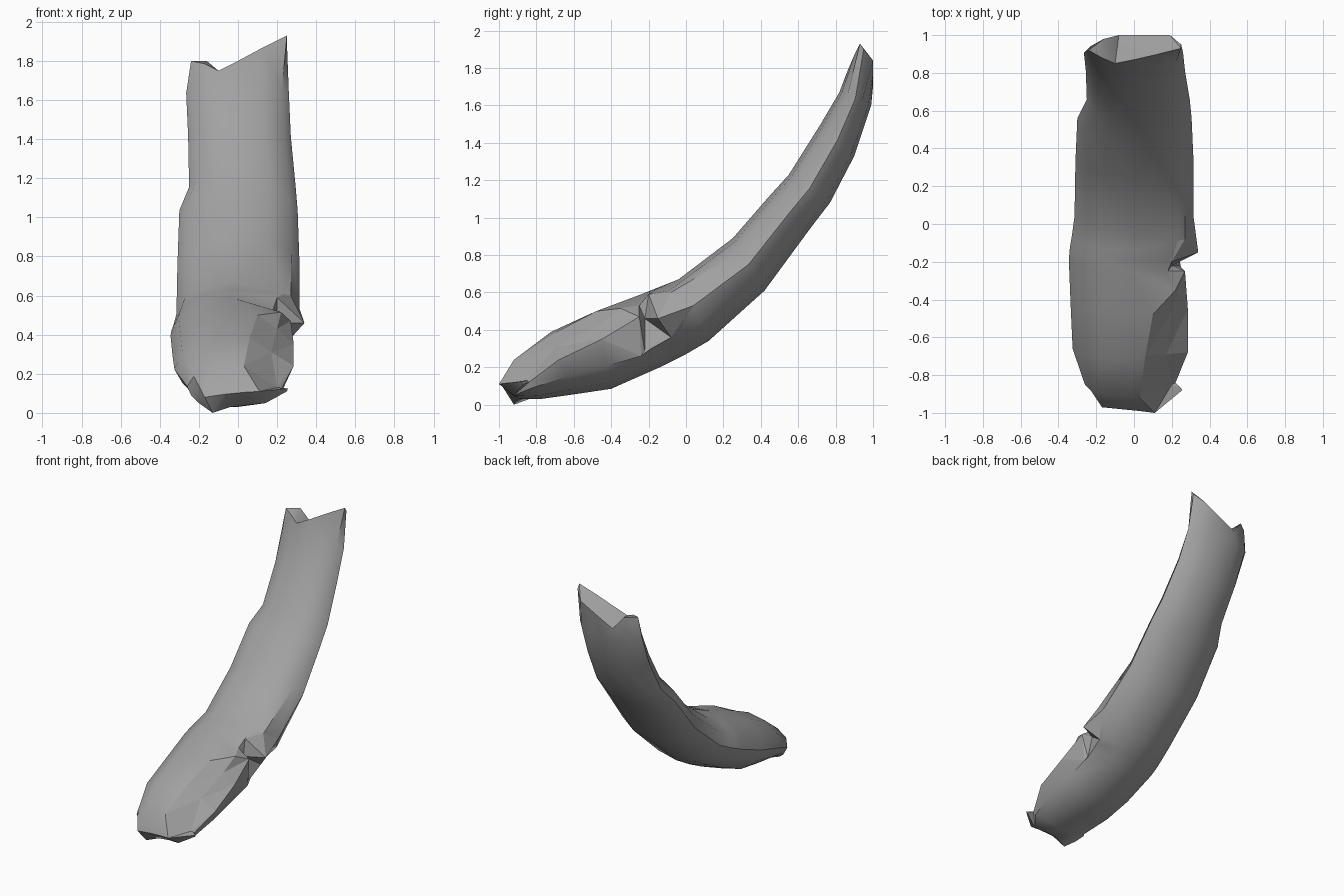
import bpy, bmesh, math
from mathutils import Vector

if "Cube" in bpy.data.objects:
    bpy.data.objects.remove(bpy.data.objects["Cube"])

SIDES = 12

# Stations along the curve: inner (y, z), outer (y, z), left x, right x
STATIONS = [
    ((-.92, .24), (-.78, .03), -.26, .25),
    ((-.72, .39), (-.60, .055), -.325, .285),
    ((-.48, .50), (-.40, .085), -.335, .285),
    ((-.24, .59), (-.14, .20), -.345, .28),
    ((-.19, .61), (-.07, .235), -.34, .28),
    ((-.14, .63), (.00, .27), -.33, .28),
    ((-.04, .67), (.12, .34), -.315, .315),
    ((.25, .89), (.42, .61), -.31, .315),
    ((.45, 1.12), (.67, .95), -.30, .305),
    ((.55, 1.23), (.77, 1.08), -.25, .295),
    ((.72, 1.50), (.90, 1.33), -.255, .27),
    ((.82, 1.67), (.99, 1.60), -.265, .26),
]

# Chipped corner: station -> points at ring positions 0, 1, 2
CHIP = {
    0: [(.22, -.84, .12), (.20, -.85, .13), (.03, -.92, .24)],
    1: [(.285, -.68, .24), (.17, -.69, .31), (.06, -.70, .385)],
    2: [(.285, -.45, .35), (.20, -.46, .43), (.10, -.48, .50)],
    3: [(.25, -.24, .26), (.27, -.25, .47), (.22, -.35, .515)],
    4: [(.24, -.22, .28), (.20, -.22, .46), (.18, -.25, .53)],
    5: [(.25, -.08, .36), (.34, -.15, .46), (.20, -.20, .59)],
    6: [(.315, .04, .53), (.27, -.08, .60), (.23, -.09, .61)],
}

# Broken ends
LOW_END = [(.25, -.87, .11), (.255, -.88, .125), (.11, -1, .11), (.03, -.99, .105),
           (-.07, -.98, .095), (-.17, -.97, .08), (-.24, -.84, .09), (-.2, -.88, .05),
           (-.13, -.92, 0), (-.04, -.9, .03), (.05, -.9, .04), (.14, -.92, .05)]
HIGH_END = [(.25, .95, 1.9), (.25, .93, 1.93), (.13, .9, 1.87), (0, .87, 1.8),
            (-.1, .85, 1.75), (-.17, .88, 1.785), (-.24, .92, 1.8), (-.2, .95, 1.8),
            (-.16, .98, 1.8), (-.08, 1, 1.7), (.06, 1, 1.77), (.19, 1, 1.84)]


def ring(inner, outer, left, right):
    """Section with a round inner side and a slightly pinched outer side."""
    a, b = Vector((0, *inner)), Vector((0, *outer))
    pts = []
    for i in range(SIDES):
        t = math.tau * i / SIDES
        s = math.sin(t)
        if s < 0:
            s = -abs(s) ** 1.25
        p = (a + b) / 2 + (a - b) / 2 * s
        p.x = (left + right) / 2 + (right - left) / 2 * math.cos(t)
        pts.append(p)
    return pts


rings = [LOW_END]
for n, station in enumerate(STATIONS):
    pts = ring(*station)
    chip = CHIP.get(n, [])
    pts[:len(chip)] = chip
    rings.append(pts)
rings.append(HIGH_END)

# Skin the rings and cap both ends
bm = bmesh.new()
loops = [[bm.verts.new(p) for p in pts] for pts in rings]
for lo, hi in zip(loops, loops[1:]):
    for i in range(SIDES):
        j = (i + 1) % SIDES
        bm.faces.new((lo[i], lo[j], hi[j], hi[i]))
bm.faces.new(loops[0])
bm.faces.new(loops[-1])
bmesh.ops.triangulate(bm, faces=bm.faces[:])
bmesh.ops.recalc_face_normals(bm, faces=bm.faces[:])
mesh = bpy.data.meshes.new("curved_shard")
bm.to_mesh(mesh)
bm.free()

shard = bpy.data.objects.new("curved_shard", mesh)
bpy.context.collection.objects.link(shard)

# Plain grey
grey = bpy.data.materials.new("plain_grey")
grey.use_nodes = True
colour = (.36, .36, .36, 1)
grey.diffuse_color = colour
grey.node_tree.nodes["Principled BSDF"].inputs["Base Color"].default_value = colour
mesh.materials.append(grey)

bpy.ops.object.select_all(action='DESELECT')
shard.select_set(True)
bpy.context.view_layer.objects.active = shard
bpy.ops.object.shade_smooth_by_angle(angle=math.radians(42))

# Flat broken faces in the chipped corner
for poly in mesh.polygons:
    if all(v % SIDES <= 2 and v // SIDES <= len(CHIP) for v in poly.vertices):
        poly.use_smooth = False
